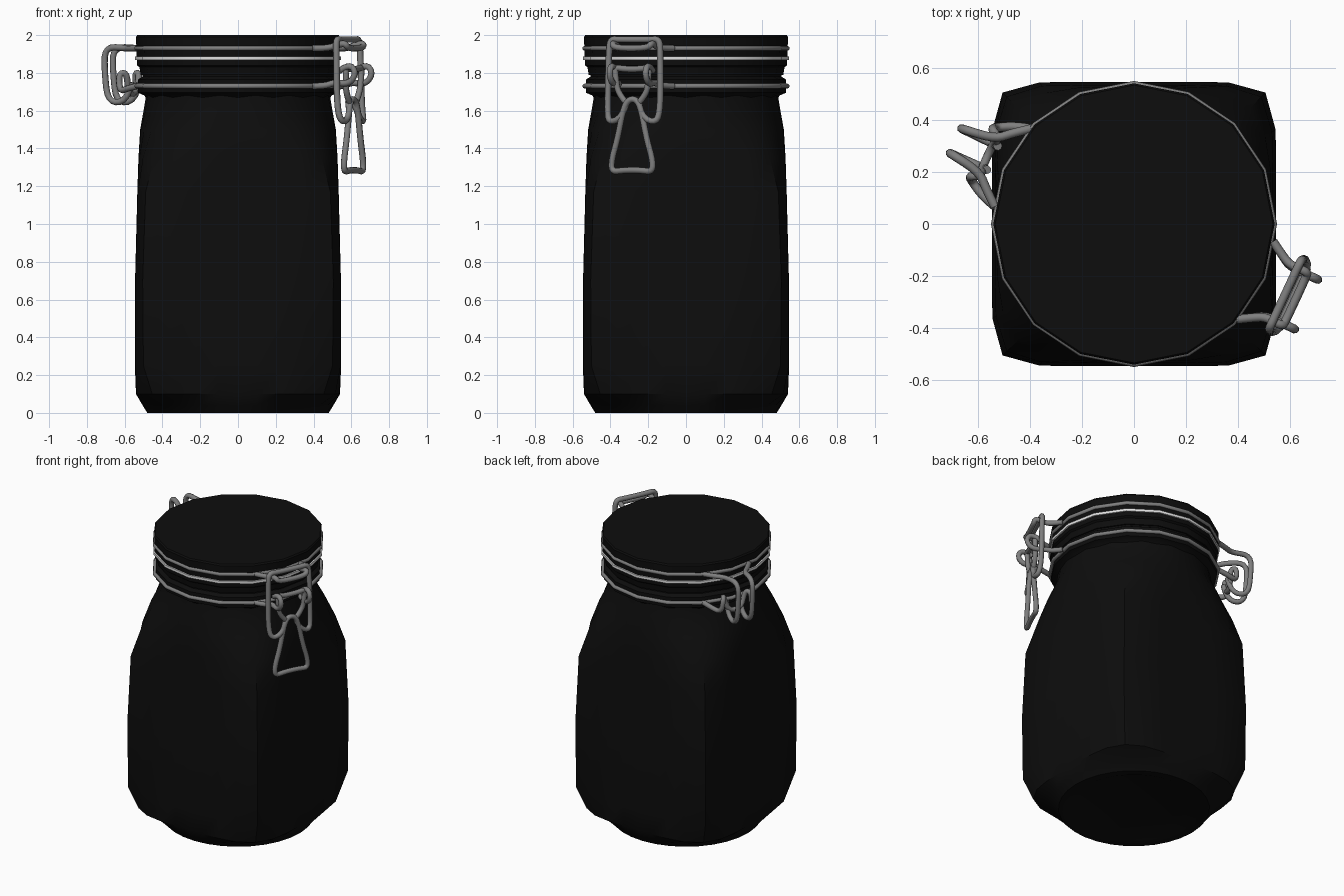
import bpy, math

cube = bpy.data.objects.get("Cube")
if cube:
    bpy.data.objects.remove(cube, do_unlink=True)


def material(name, value):
    m = bpy.data.materials.new(name)
    m.use_nodes = True
    colour = (value, value, value, 1)
    m.diffuse_color = colour
    m.node_tree.nodes["Principled BSDF"].inputs["Base Color"].default_value = colour
    return m


BLACK = material("black glass", 0.004)
STEEL = material("grey steel", 0.21)
RUBBER = material("pale rubber", 0.75)
CLASP_TURN = math.radians(-25)
HINGE_TURN = math.radians(155)


def smooth(obj, degrees):
    bpy.ops.object.select_all(action="DESELECT")
    obj.select_set(True)
    bpy.context.view_layer.objects.active = obj
    bpy.ops.object.shade_smooth_by_angle(angle=math.radians(degrees))


def loft(name, layers, sides, mat):
    """Stack superellipse rings given as (height, half width, squareness)."""
    verts, faces = [], []
    for z, r, n in layers:
        for i in range(sides):
            a = math.tau * i / sides
            c, s = math.cos(a), math.sin(a)
            k = r / (abs(c) ** n + abs(s) ** n) ** (1 / n)
            verts.append((k * c, k * s, z))
    for j in range(len(layers) - 1):
        for i in range(sides):
            a, b = j * sides + i, j * sides + (i + 1) % sides
            faces.append((a, b, b + sides, a + sides))
    faces.append(tuple(reversed(range(sides))))
    top = (len(layers) - 1) * sides
    faces.append(tuple(range(top, top + sides)))
    mesh = bpy.data.meshes.new(name)
    mesh.from_pydata(verts, [], faces)
    mesh.materials.append(mat)
    obj = bpy.data.objects.new(name, mesh)
    bpy.context.collection.objects.link(obj)
    smooth(obj, 35)
    return obj


def wire(name, points, turn=0, closed=False, radius=0.017, kind="NURBS"):
    """Round wire along points given as (outward, sideways, height)."""
    curve = bpy.data.curves.new(name, "CURVE")
    curve.dimensions = "3D"
    curve.bevel_depth = radius
    curve.bevel_resolution = 2
    curve.use_fill_caps = True
    curve.resolution_u = 4
    spline = curve.splines.new(kind)
    spline.points.add(len(points) - 1)
    for p, co in zip(spline.points, points):
        p.co = (*co, 1)
    spline.use_cyclic_u = closed
    if kind == "NURBS":
        spline.order_u = 3
        spline.use_endpoint_u = not closed
    curve.materials.append(STEEL)
    obj = bpy.data.objects.new(name, curve)
    bpy.context.collection.objects.link(obj)
    obj.rotation_euler.z = turn
    bpy.ops.object.select_all(action="DESELECT")
    obj.select_set(True)
    bpy.context.view_layer.objects.active = obj
    bpy.ops.object.convert(target="MESH")
    smooth(bpy.context.object, 50)


def mirrored(half):
    """Continue a half path with its sideways reflection."""
    return half + [(u, -v, z) for u, v, z in reversed(half)]


def pair(name, half, turn):
    for side, label in ((1, "left"), (-1, "right")):
        wire(f"{label}_{name}", [(u, side * v, z) for u, v, z in half], turn)


# Square jar body blending into a round base and shoulder
loft("jar_body", [
    (0.03, 0.36, 2), (0.005, 0.42, 2), (0, 0.48, 2), (0.04, 0.505, 2.2),
    (0.1, 0.54, 4), (0.25, 0.546, 8), (0.7, 0.545, 9), (1.17, 0.533, 8),
    (1.35, 0.527, 4), (1.5, 0.518, 2.5), (1.6, 0.5, 2), (1.69, 0.485, 2),
], 32, BLACK)

# Neck flange, lid and seal
loft("neck_flange", [
    (1.64, 0.47, 2), (1.68, 0.495, 2), (1.695, 0.53, 2),
    (1.765, 0.53, 2), (1.78, 0.505, 2), (1.8, 0.505, 2),
], 16, BLACK)
loft("lid", [
    (1.79, 0.515, 2), (1.83, 0.522, 2), (1.84, 0.535, 2),
    (1.99, 0.54, 2), (2, 0.533, 2),
], 16, BLACK)
loft("rubber_seal", [(1.868, 0.546, 2), (1.886, 0.546, 2)], 16, RUBBER)

# Wire bands around lid and neck
for name, z in (("lid_band", 1.93), ("neck_band", 1.73)):
    ring = [(0.536 * math.cos(math.tau * i / 16),
             0.536 * math.sin(math.tau * i / 16), z) for i in range(16)]
    wire(name, ring, closed=True, radius=0.013, kind="POLY")

# Front clasp
wire("clasp_frame", mirrored([
    (0.66, 0.035, 1.65), (0.68, 0.05, 1.57), (0.67, 0.14, 1.53),
    (0.65, 0.155, 1.62), (0.645, 0.15, 1.9), (0.64, 0.145, 1.98),
    (0.64, 0.09, 1.976),
]), CLASP_TURN)
wire("lid_catch", mirrored([
    (0.512, 0.165, 1.93), (0.57, 0.13, 1.93), (0.61, 0.11, 1.94),
    (0.68, 0.115, 1.96), (0.685, 0.1, 1.93),
]), CLASP_TURN)
wire("clasp_lever", mirrored([
    (0.67, 0.035, 1.64), (0.67, 0.085, 1.69), (0.675, 0.095, 1.77),
    (0.675, 0.1, 1.83), (0.675, 0.05, 1.82),
]), CLASP_TURN)
wire("clasp_handle", mirrored([
    (0.67, 0.02, 1.66), (0.675, 0.05, 1.62), (0.675, 0.085, 1.45),
    (0.675, 0.12, 1.34), (0.675, 0.12, 1.275), (0.675, 0.05, 1.285),
]), CLASP_TURN, closed=True)
pair("clasp_arm", [
    (0.512, 0.165, 1.73), (0.57, 0.13, 1.73), (0.61, 0.105, 1.75),
    (0.7, 0.105, 1.74), (0.74, 0.105, 1.8), (0.7, 0.105, 1.85),
    (0.64, 0.105, 1.81),
], CLASP_TURN)

# Rear hinge
pair("hinge_arm", [
    (0.512, 0.165, 1.93), (0.57, 0.12, 1.93), (0.62, 0.07, 1.93),
    (0.755, 0.052, 1.94), (0.755, 0.052, 1.8), (0.735, 0.052, 1.64),
    (0.62, 0.05, 1.65), (0.6, 0.05, 1.75),
], HINGE_TURN)
wire("hinge_loop", mirrored([
    (0.512, 0.165, 1.73), (0.57, 0.15, 1.72), (0.64, 0.11, 1.7),
    (0.65, 0.1, 1.8), (0.61, 0.08, 1.8), (0.62, 0.05, 1.69),
]), HINGE_TURN)
